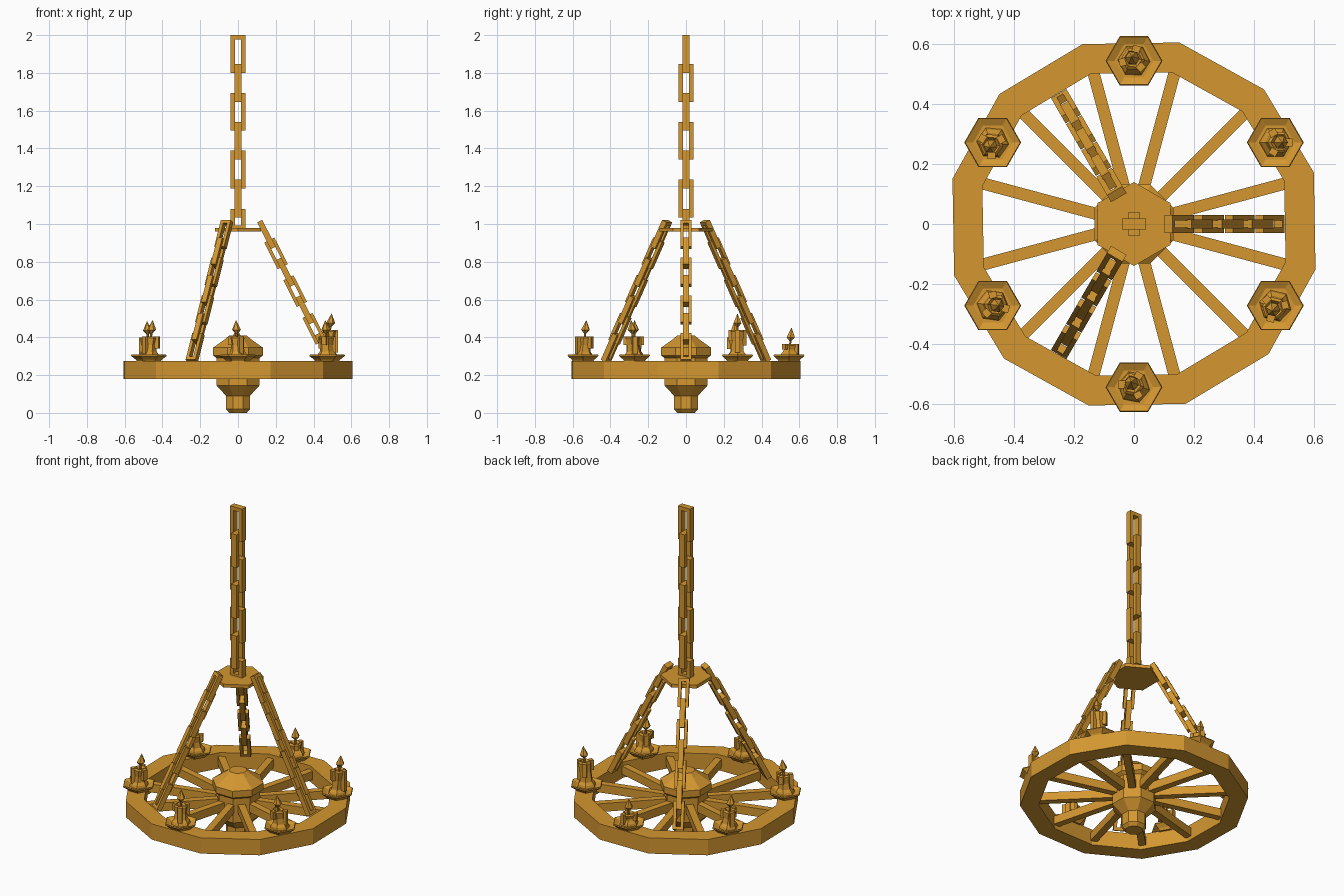
import bpy, bmesh, math
from math import cos, sin, radians, pi
from mathutils import Vector, Matrix

if "Cube" in bpy.data.objects:
    bpy.data.objects.remove(bpy.data.objects["Cube"], do_unlink=True)

COLOUR = (0.66, 0.31, 0.03, 1)
mat = bpy.data.materials.new("ochre")
mat.use_nodes = True
mat.diffuse_color = COLOUR
mat.node_tree.nodes["Principled BSDF"].inputs["Base Color"].default_value = COLOUR


def finish(bm, name):
    bmesh.ops.recalc_face_normals(bm, faces=bm.faces)
    mesh = bpy.data.meshes.new(name)
    bm.to_mesh(mesh)
    bm.free()
    mesh.materials.append(mat)
    obj = bpy.data.objects.new(name, mesh)
    bpy.context.collection.objects.link(obj)
    return obj


def box(bm, size, matrix):
    bmesh.ops.create_cube(bm, size=1, matrix=matrix @ Matrix.Diagonal((*size, 1)))


def lathe(bm, profile, sides, turn=0, closed=False, origin=(0, 0, 0), lean=(0, 0)):
    """Sweep (radius, height) points round z; lean shifts rings with height."""
    rings = []
    for r, z in profile:
        ring = []
        for i in range(sides):
            a = turn + 2 * pi * i / sides
            p = Vector((r * cos(a) + lean[0] * z, r * sin(a) + lean[1] * z, z))
            ring.append(bm.verts.new(p + Vector(origin)))
        rings.append(ring)
    pairs = list(zip(rings, rings[1:]))
    if closed:
        pairs.append((rings[-1], rings[0]))
    else:
        bm.faces.new(rings[0])
        bm.faces.new(rings[-1])
    for low, high in pairs:
        for i in range(sides):
            j = (i + 1) % sides
            bm.faces.new((low[i], low[j], high[j], high[i]))


def link(bm, matrix, length, width, bar, depth):
    """Rectangular chain link, long along local z and flat in local xz."""
    for s in (-1, 1):
        side = Matrix.Translation((s * (width - bar) / 2, 0, 0))
        end = Matrix.Translation((0, 0, s * (length - bar) / 2))
        box(bm, (bar, depth, length), matrix @ side)
        box(bm, (width - 2 * bar, depth, bar), matrix @ end)


# Wheel rim
bm = bmesh.new()
lathe(bm, [(0.522, 0.18), (0.625, 0.18), (0.625, 0.275), (0.522, 0.275)],
      12, radians(16), closed=True)
finish(bm, "wheel_rim")

# Spokes
bm = bmesh.new()
for i in range(12):
    turn = Matrix.Rotation(radians(15 + 30 * i), 4, "Z")
    box(bm, (0.45, 0.04, 0.05), turn @ Matrix.Translation((0.31, 0, 0.228)))
finish(bm, "spokes")

# Hub with domed cap and lower finial
bm = bmesh.new()
lathe(bm, [(0.05, 0), (0.068, 0.02), (0.068, 0.09), (0.123, 0.145), (0.123, 0.29),
           (0.143, 0.305), (0.143, 0.345), (0.075, 0.39), (0.05, 0.41)], 8, pi / 8)
finish(bm, "hub")

# Hexagonal plate joining the chains
bm = bmesh.new()
lathe(bm, [(0.14, 0.96), (0.14, 0.98)], 6, pi / 6)
finish(bm, "chain_plate")

# Main chain, each link turned a quarter from the last
bm = bmesh.new()
for i in range(6):
    m = Matrix.Translation((0, 0, 1.9 - 0.153 * i))
    link(bm, m @ Matrix.Rotation(i % 2 * pi / 2, 4, "Z"), 0.2, 0.08, 0.023, 0.036)
last = Matrix.Translation((0, 0, 1.025))
link(bm, last, 0.11, 0.08, 0.023, 0.036)
finish(bm, "main_chain")

# Three sloping chains from the plate to the rim
start, stop = Vector((0.115, 0, 1.015)), Vector((0.49, 0, 0.275))
run = stop - start
tilt = run.to_track_quat("Z", "Y").to_matrix().to_4x4()
LINKS, LENGTH = 7, 0.158
pitch = (run.length - LENGTH) / (LINKS - 1)
for n, name in enumerate(("left", "back_right", "front_right")):
    bm = bmesh.new()
    around = Matrix.Rotation(radians(120 * n), 4, "Z")
    for i in range(LINKS):
        centre = start + run.normalized() * (LENGTH / 2 + pitch * i)
        m = around @ Matrix.Translation(centre) @ tilt
        link(bm, m @ Matrix.Rotation(i % 2 * pi / 2, 4, "Z"), LENGTH, 0.06, 0.018, 0.03)
    finish(bm, name + "_chain")

# Candles: drip dish, leaning wax body, wax drips and flame
tips = (0.525, 0.45, 0.485, 0.49, 0.49, 0.49)
for n, tip in enumerate(tips):
    a = radians(30 + 60 * n)
    base = Vector((0.545 * cos(a), 0.545 * sin(a), 0))
    bm = bmesh.new()
    lathe(bm, [(0.06, 0.27), (0.07, 0.283), (0.095, 0.302), (0.092, 0.308), (0.065, 0.296)],
          6, origin=base)
    finish(bm, f"candle_dish_{n + 1}")

    foot = base + Vector((0, 0, 0.29))
    top = tip - 0.085 - 0.29
    lean = (0.1 * cos(2.1 * n), 0.1 * sin(2.1 * n))
    bm = bmesh.new()
    lathe(bm, [(0.056, 0), (0.05, 0.02), (0.038, 0.035), (0.034, top * 0.6),
               (0.04, top - 0.008), (0.03, top), (0.02, top - 0.012)],
          6, n, origin=foot, lean=lean)
    for k, drop in enumerate((0.8, 0.55, 0.4)):
        b = n * 1.3 + k * 2.1
        height = top * drop
        spot = foot + Vector((0.037 * cos(b), 0.037 * sin(b), top - height / 2))
        spot += Vector((*lean, 0)) * (top - height / 2)
        box(bm, (0.022, 0.026, height),
            Matrix.Translation(spot) @ Matrix.Rotation(b, 4, "Z"))
    finish(bm, f"candle_{n + 1}")

    bm = bmesh.new()
    lathe(bm, [(0.006, top - 0.02), (0.006, top + 0.015), (0.024, top + 0.035),
               (0.001, top + 0.085)], 6, n, origin=foot, lean=lean)
    finish(bm, f"flame_{n + 1}")
